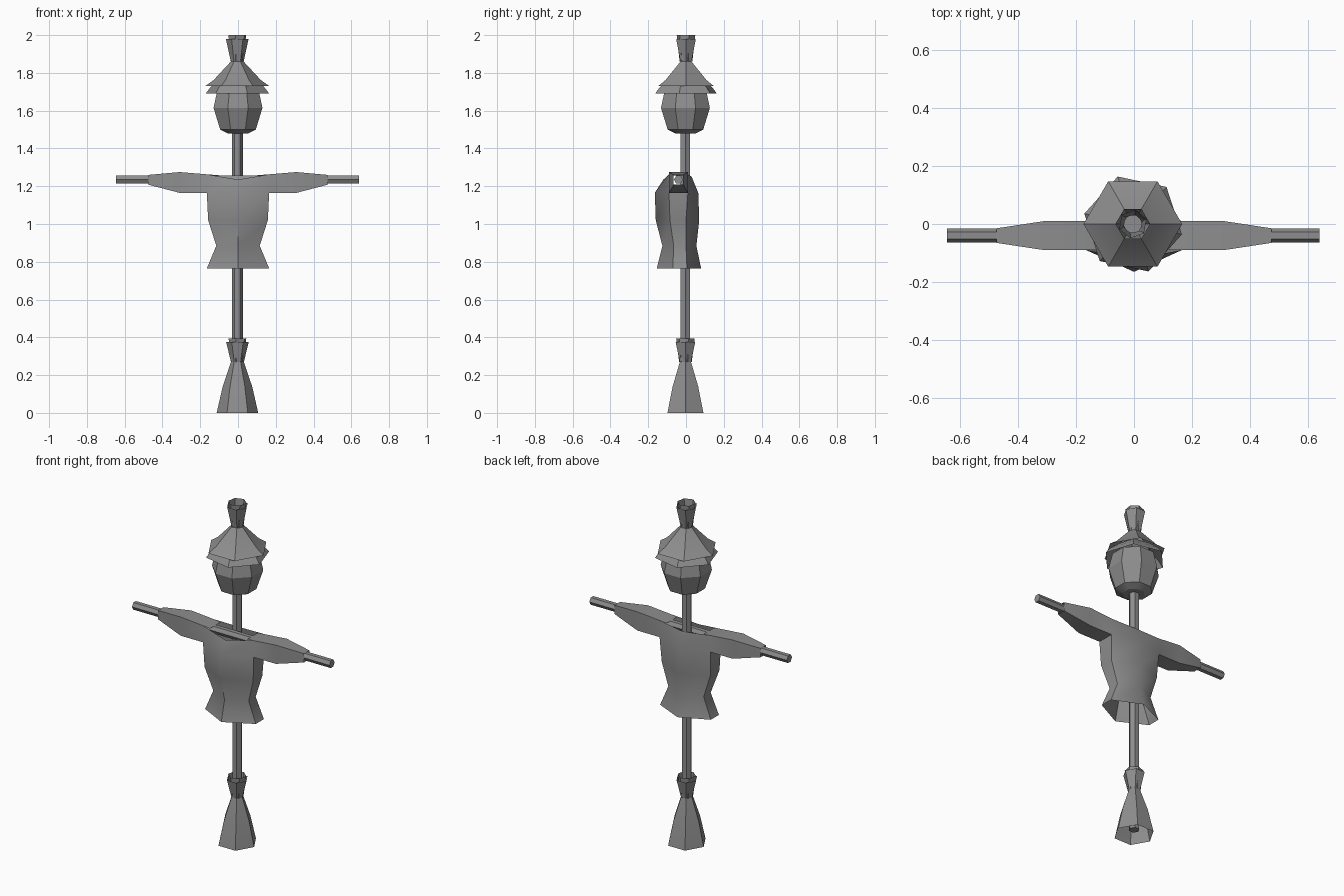
import bpy, bmesh, math
from mathutils import Matrix

cube = bpy.data.objects.get("Cube")
if cube:
    bpy.data.objects.remove(cube, do_unlink=True)

GREY = (0.27, 0.27, 0.27, 1)
mat = bpy.data.materials.new("plain grey")
mat.use_nodes = True
mat.diffuse_color = GREY
mat.node_tree.nodes["Principled BSDF"].inputs["Base Color"].default_value = GREY


def finish(name, bm, angle):
    """Turn a bmesh into a named, coloured object with sharp edges kept."""
    bmesh.ops.recalc_face_normals(bm, faces=bm.faces)
    me = bpy.data.meshes.new(name)
    bm.to_mesh(me)
    bm.free()
    me.materials.append(mat)
    ob = bpy.data.objects.new(name, me)
    bpy.context.collection.objects.link(ob)
    bpy.ops.object.select_all(action='DESELECT')
    ob.select_set(True)
    bpy.context.view_layer.objects.active = ob
    bpy.ops.object.shade_smooth_by_angle(angle=math.radians(angle))
    return ob


def bridge(bm, a, b, skip=()):
    """Quads between two rings of vertices, leaving out listed sides."""
    n = len(a)
    for i in range(n):
        if i not in skip:
            j = (i + 1) % n
            bm.faces.new((a[i], a[j], b[j], b[i]))


def lathe(name, profile, sides=6, turn=0, capped=False, at=(0, 0, 0), tilt=None):
    """Faceted tube around z from (radius, height) pairs."""
    bm = bmesh.new()
    rings = []
    for r, z in profile:
        angles = [math.radians(turn) + math.tau * i / sides for i in range(sides)]
        rings.append([bm.verts.new((r * math.cos(t), r * math.sin(t), z)) for t in angles])
    for a, b in zip(rings, rings[1:]):
        bridge(bm, a, b)
    if capped:
        bm.faces.new(rings[0])
        bm.faces.new(rings[-1])
    if tilt:
        bm.transform(tilt)
    bm.transform(Matrix.Translation(at))
    return finish(name, bm, 25)


# Wooden cross
lathe("upright_pole", [(0.029, 0.03), (0.029, 1.6)], capped=True, at=(-0.003, -0.003, 0))
lathe("cross_pole", [(0.024, -0.645), (0.024, 0.64)], capped=True, turn=90,
      at=(0, -0.04, 1.235), tilt=Matrix.Rotation(math.pi / 2, 4, 'Y'))

# Straw bundle at the foot, open at both ends
lathe("foot_straw", [(0.11, 0), (0.078, 0.14), (0.034, 0.27), (0.06, 0.375)], at=(-0.003, -0.003, 0))
lathe("foot_straw_inner", [(0.034, 0.27), (0.05, 0.395)], turn=20, at=(-0.003, -0.003, 0))

# Head
lathe("head", [(0.06, 1.48), (0.102, 1.5), (0.14, 1.615), (0.118, 1.71)],
      sides=8, turn=22.5, capped=True, at=(0, -0.003, 0))

# Straw hat: two overlapping brims and a tied tuft
lathe("hat_upper", [(0.17, 1.73), (0.125, 1.762), (0.034, 1.86), (0.06, 1.98)], at=(-0.004, 0, 0))
lathe("hat_lower", [(0.172, 1.69), (0.145, 1.725), (0.09, 1.77)], turn=-12, at=(-0.003, 0, 0))
lathe("hat_tuft_inner", [(0.034, 1.86), (0.05, 2.0)], turn=20, at=(-0.004, 0, 0))

# Shirt body rings: height, half width, then y of front, side front, side back, back
bm = bmesh.new()
body = [(0.765, 0.165, -0.155, -0.07, 0.005, 0.08),
        (0.885, 0.115, -0.125, -0.065, 0.0, 0.055),
        (1.02, 0.158, -0.16, -0.085, 0.0, 0.07),
        (1.165, 0.165, -0.165, -0.09, 0.01, 0.065)]
rings = []
for z, w, front, side_f, side_b, back in body:
    points = [(0, front), (w, side_f), (w, side_b), (0, back), (-w, side_b), (-w, side_f)]
    rings.append([bm.verts.new((x, y, z)) for x, y in points])
# Neckline with a dip at the front
neck = [(0, -0.12, 1.235), (0.165, -0.09, 1.263), (0.165, 0.01, 1.263),
        (0, 0.03, 1.25), (-0.165, 0.01, 1.263), (-0.165, -0.09, 1.263)]
rings.append([bm.verts.new(p) for p in neck])
for k in range(len(rings) - 1):
    bridge(bm, rings[k], rings[k + 1], skip=(1, 4) if k == 3 else ())

# Sleeves grow out of the two side openings
chest, top = rings[3], rings[4]
for side, f, b in ((1, 1, 2), (-1, 5, 4)):
    ring = [chest[f], chest[b], top[b], top[f]]
    for x, y0, y1, z0, z1 in ((0.31, -0.09, 0.01, 1.165, 1.275), (0.475, -0.065, -0.015, 1.208, 1.26)):
        nxt = [bm.verts.new((side * x, y, z)) for y, z in ((y0, z0), (y1, z0), (y1, z1), (y0, z1))]
        bridge(bm, ring, nxt)
        ring = nxt

# Narrow shoulder strips beside the neck hole
for f, b, s in ((1, 2, 1), (5, 4, -1)):
    inner = [bm.verts.new((s * 0.12, y, 1.258)) for y in (-0.09, 0.01)]
    bm.faces.new((top[f], top[b], inner[1], inner[0]))
finish("shirt", bm, 50)
